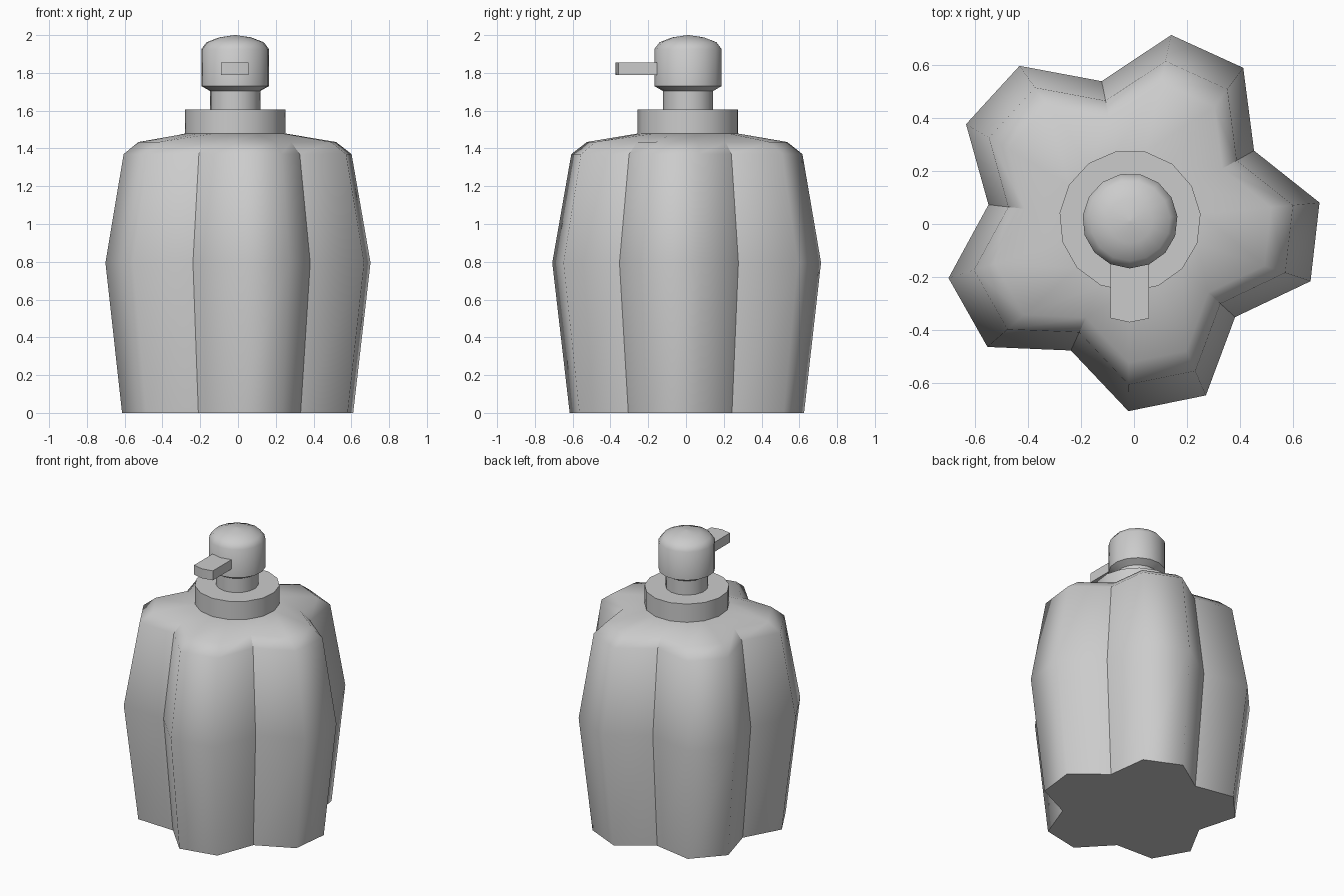
import bpy, bmesh
from math import cos, sin, radians

cube = bpy.data.objects.get("Cube")
if cube:
    bpy.data.objects.remove(cube)

SIDES, PHASE = 15, 29.5
CX, CY = -0.015, 0.012
LOBE, VALLEY, COLLAR = 0.72, 0.539, 0.268

grey = bpy.data.materials.new("soft grey")
grey.diffuse_color = (0.6, 0.6, 0.6, 1)
grey.use_nodes = True
grey.node_tree.nodes["Principled BSDF"].inputs["Base Color"].default_value = grey.diffuse_color


def point(i, r, z):
    a = radians(PHASE + i * 360 / SIDES)
    return (CX + r * cos(a), CY + r * sin(a), z)


def circle(r, z):
    return [point(i, r, z) for i in range(SIDES)]


def flower(scale, z):
    # Five lobes: every third corner is pulled in to a valley
    return [point(i, scale * (LOBE if i % 3 else VALLEY), z) for i in range(SIDES)]


def loft(name, rings, limit, crease_valleys=False):
    bm = bmesh.new()
    loops = [[bm.verts.new(p) for p in ring] for ring in rings]
    n = len(rings[0])
    for low, high in zip(loops, loops[1:]):
        for i in range(n):
            j = (i + 1) % n
            bm.faces.new((low[i], low[j], high[j], high[i]))
    bm.faces.new(loops[0][::-1])
    bm.faces.new(loops[-1])
    bmesh.ops.recalc_face_normals(bm, faces=bm.faces)
    for f in bm.faces:
        f.smooth = True
    for e in bm.edges:
        e.smooth = e.calc_face_angle(0) < radians(limit)
    if crease_valleys:
        for low, high in zip(loops[:-2], loops[1:-1]):
            for i in range(0, n, 3):
                bm.edges.get((low[i], high[i])).smooth = False
    mesh = bpy.data.meshes.new(name)
    bm.to_mesh(mesh)
    bm.free()
    mesh.materials.append(grey)
    obj = bpy.data.objects.new(name, mesh)
    bpy.context.collection.objects.link(obj)
    return obj


# Lobed bottle with a rounded shoulder
loft("bottle_body", [
    flower(0.872, 0), flower(1, 0.795), flower(0.86, 1.37),
    flower(0.745, 1.434), circle(COLLAR, 1.479)], 65, True)

# Collar, neck and domed pump head
pump = [(COLLAR, 1.479), (COLLAR, 1.606), (0.134, 1.606), (0.134, 1.704),
        (0.18, 1.73), (0.18, 1.926), (0.152, 1.962), (0.085, 1.988), (0.004, 2)]
loft("pump_head", [circle(r, z) for r, z in pump], 45)


# Spout: two facets of the head drawn straight forward
def spout_outline(z):
    front = [point(i, 0.18, z) for i in (9, 10, 11)]
    tip = [(x, y - 0.204, z) for x, y, z in front]
    return tip + [(x, y + 0.02, z) for x, y, z in front[::-1]]


loft("spout", [spout_outline(1.79), spout_outline(1.856)], 30)
